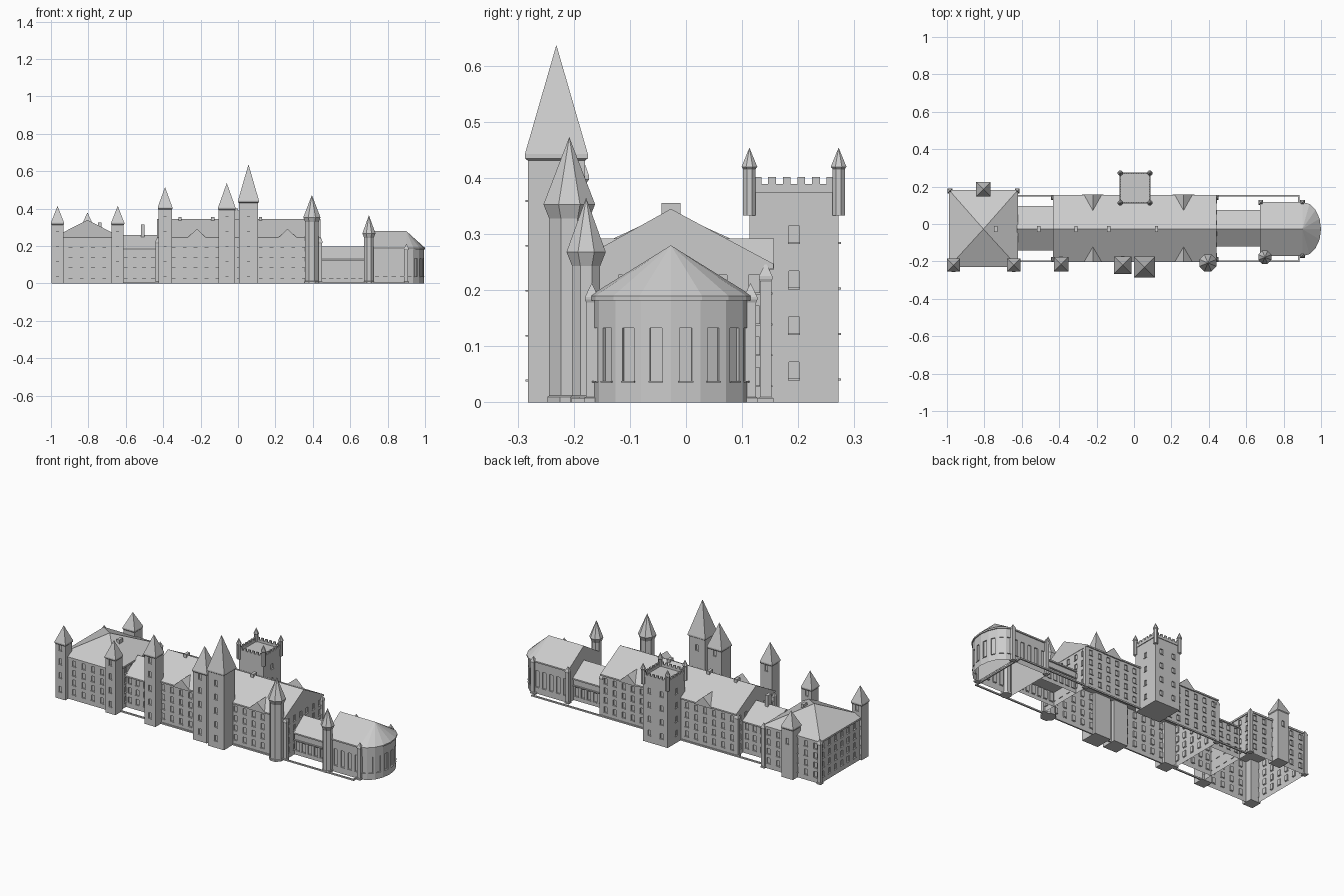
import bpy, bmesh, math
from mathutils import Matrix, Vector

if "Cube" in bpy.data.objects:
    bpy.data.objects.remove(bpy.data.objects["Cube"], do_unlink=True)

stone = bpy.data.materials.new("grey_stone")
stone.use_nodes = True
GREY = (0.6, 0.6, 0.6, 1)
stone.diffuse_color = GREY
stone.node_tree.nodes["Principled BSDF"].inputs["Base Color"].default_value = GREY
MID = -0.027          # shared ridge line of the roofs
FLOORS = (0.03, 0.085, 0.14, 0.195)
sills = bmesh.new()


def finish(name, bm):
    bmesh.ops.recalc_face_normals(bm, faces=bm.faces)
    mesh = bpy.data.meshes.new(name)
    bm.to_mesh(mesh)
    bm.free()
    mesh.materials.append(stone)
    obj = bpy.data.objects.new(name, mesh)
    bpy.context.collection.objects.link(obj)
    return obj


def loft(name, rings):
    """Closed solid through rings of points; a last ring of one point is an apex."""
    bm = bmesh.new()
    rows = [[bm.verts.new(p) for p in r] for r in rings]
    n = len(rows[0])
    for low, high in zip(rows, rows[1:]):
        for i in range(n):
            j = (i + 1) % n
            if len(high) == 1:
                bm.faces.new((low[i], low[j], high[0]))
            else:
                bm.faces.new((low[i], low[j], high[j], high[i]))
    bm.faces.new(rows[0])
    if len(rows[-1]) > 1:
        bm.faces.new(rows[-1])
    return finish(name, bm)


def rect(x0, x1, y0, y1, z):
    return [(x0, y0, z), (x1, y0, z), (x1, y1, z), (x0, y1, z)]


def box(name, x0, x1, y0, y1, z0, z1):
    return loft(name, [rect(x0, x1, y0, y1, z0), rect(x0, x1, y0, y1, z1)])


def tower(name, x, y, n, profile):
    """Regular n-sided tower, flat side to the front; profile of (half width, z)."""
    rings = []
    for r, z in profile:
        if r == 0:
            rings.append([(x, y, z)])
            continue
        R = r / math.cos(math.pi / n)
        angles = [math.tau * (i + 0.5) / n for i in range(n)]
        rings.append([(x + R * math.cos(a), y + R * math.sin(a), z) for a in angles])
    return loft(name, rings)


def spire_tower(name, x, y, n, half, eave, top, lip=0.003):
    w = half + lip
    return tower(name, x, y, n, [(half, 0), (half, eave - 0.012), (w, eave - 0.008),
                                 (w, eave), (0, top)])


def gable_roof(name, x0, x1, y0, y1, eave, ridge):
    prof = [(y0, eave - 0.008), (y1, eave - 0.008), (y1, eave), (MID, ridge), (y0, eave)]
    return loft(name, [[(x, y, z) for y, z in prof] for x in (x0, x1)])


def block(bm, centre, angle, size):
    m = Matrix.Translation(centre) @ Matrix.Rotation(angle, 4, "Z") @ Matrix.Diagonal((*size, 1))
    bmesh.ops.create_cube(bm, size=1, matrix=m)


def windows(body, walls):
    """Recess rows of windows; wall = (start, end, columns, sill heights, width, height)."""
    cut = bmesh.new()
    for a, b, n, levels, w, h in walls:
        a, b = Vector((*a, 0)), Vector((*b, 0))
        d = b - a
        out = Vector((d.y, -d.x, 0)).normalized()
        ang = math.atan2(d.y, d.x)
        for i in range(n):
            p = a + d * (i + 0.5) / n
            for z in levels:
                block(cut, p + Vector((0, 0, z + h / 2)), ang, (w, 0.012, h))
                block(sills, p + out * 0.001 + Vector((0, 0, z - 0.001)), ang,
                      (w + 0.004, 0.006, 0.003))
    cutter = finish("window_cutter", cut)
    cutter.hide_render = True
    mod = body.modifiers.new("windows", "BOOLEAN")
    mod.operation, mod.solver, mod.object = "DIFFERENCE", "EXACT", cutter
    bpy.context.view_layer.objects.active = body
    bpy.ops.object.modifier_apply(modifier=mod.name)
    bpy.data.objects.remove(cutter, do_unlink=True)


def hollow(body):
    """Open the underside of a range."""
    bm = bmesh.new()
    bm.from_mesh(body.data)
    under = [f for f in bm.faces if f.calc_center_median().z < 0.001]
    bmesh.ops.delete(bm, geom=under, context="FACES")
    bm.to_mesh(body.data)
    bm.free()


def hall(name, x0, x1, y0, y1, top, cols, levels, w=0.02, h=0.032, ends=0):
    body = box(name, x0, x1, y0, y1, 0, top)
    walls = [((x0, y0), (x1, y0), cols, levels, w, h), ((x1, y1), (x0, y1), cols, levels, w, h)]
    if ends:
        walls += [((x1, y0), (x1, y1), ends, levels, w, h),
                  ((x0, y1), (x0, y0), ends, levels, w, h)]
    windows(body, walls)
    hollow(body)


# Square end pavilion with hipped roof
hall("pavilion_walls", -0.985, -0.625, -0.225, 0.178, 0.24, 6, FLOORS, ends=7)
loft("pavilion_hip_roof", [rect(-0.99, -0.62, -0.23, 0.183, 0.235),
                           rect(-0.99, -0.62, -0.23, 0.183, 0.245), [(-0.805, MID, 0.34)]])

# Link between pavilion and main range
hall("west_link_walls", -0.625, -0.43, -0.135, 0.09, 0.18, 4, FLOORS[:3])
gable_roof("west_link_roof", -0.625, -0.43, -0.142, 0.097, 0.185, 0.26)

# Main range with dormers
hall("main_walls", -0.43, 0.44, -0.197, 0.15, 0.24, 15, FLOORS, ends=6)
gable_roof("main_roof", -0.432, 0.442, -0.203, 0.156, 0.247, 0.345)
for x in (-0.22, 0.265):
    for side, wall in (("front", -0.204), ("back", 0.157)):
        loft("dormer_" + side, [[(x - 0.058, y, 0.237), (x + 0.058, y, 0.237), (x, y, 0.292)]
                                for y in (wall, MID)])

# Low gallery with a lower ledge
hall("gallery_walls", 0.44, 0.675, -0.11, 0.066, 0.125, 6, (0.025,), 0.022, 0.05)
gable_roof("gallery_roof", 0.44, 0.675, -0.12, 0.075, 0.13, 0.197)
box("gallery_ledge", 0.44, 0.675, -0.118, 0.073, 0.082, 0.088)

# Chapel with rounded apse
hall("chapel_walls", 0.675, 0.9, -0.166, 0.112, 0.185, 5, (0.038,), 0.022, 0.095)
gable_roof("chapel_roof", 0.675, 0.9, -0.172, 0.118, 0.19, 0.28)


def apse_ring(rx, ry, z, segs=8):
    angles = [math.pi * (i / segs - 0.5) for i in range(segs + 1)]
    return [(0.9 + rx * math.cos(a), MID + ry * math.sin(a), z) for a in angles]


base = apse_ring(0.094, 0.139, 0)
apse = loft("apse_walls", [base, apse_ring(0.094, 0.139, 0.185)])
windows(apse, [(p[:2], q[:2], 1, (0.038,), 0.022, 0.095) for p, q in zip(base, base[1:])])
hollow(apse)
loft("apse_roof", [apse_ring(0.1, 0.145, 0.182), apse_ring(0.1, 0.145, 0.19),
                   [(0.9, MID, 0.28)]])

# Square spired towers: name, x, y, half width, eave, top
for name, x, y, half, eave, top in (
        ("pavilion_tower_west", -0.965, -0.22, 0.032, 0.325, 0.415),
        ("pavilion_tower_east", -0.643, -0.22, 0.032, 0.325, 0.415),
        ("pavilion_tower_back", -0.805, 0.185, 0.036, 0.295, 0.38),
        ("main_tower_west", -0.39, -0.215, 0.036, 0.408, 0.515),
        ("twin_tower_small", -0.06, -0.22, 0.044, 0.405, 0.537),
        ("twin_tower_great", 0.056, -0.231, 0.051, 0.443, 0.637)):
    t = spire_tower(name, x, y, 4, half, eave, top, 0.005 if half > 0.05 else 0.003)
    levels = [0.04 + 0.08 * i for i in range(int((eave - 0.08) / 0.08) + 1)]
    windows(t, [((x - half, y - half), (x + half, y - half), 1, levels, 0.016, 0.032),
                ((x + half, y + half), (x - half, y + half), 1, levels[-1:], 0.016, 0.032)])

# Eight-sided stair turrets
for name, x, y, half, eave, top in (("stair_turret", 0.395, -0.208, 0.036, 0.353, 0.473),
                                    ("chapel_turret", 0.7, -0.178, 0.025, 0.268, 0.365)):
    tower(name, x, y, 8, [(half + 0.003, 0), (half + 0.003, 0.01), (half, 0.012),
                          (half, eave - 0.025), (half + 0.01, eave), (0, top)])

# Battlemented back tower
X0, X1, Y0, Y1 = -0.073, 0.085, 0.113, 0.272
keep = box("keep_walls", X0, X1, Y0, Y1, 0, 0.375)
slots = [0.042 + 0.081 * i for i in range(4)]
windows(keep, [((X1, Y0), (X1, Y1), 1, slots, 0.018, 0.03),
               ((X1, Y1), (X0, Y1), 2, slots, 0.018, 0.03),
               ((X0, Y1), (X0, Y0), 1, slots, 0.018, 0.03)])
parapet = bmesh.new()
cx, cy, side = (X0 + X1) / 2, (Y0 + Y1) / 2, X1 - X0
for k in range(4):
    turn = Matrix.Translation((cx, cy, 0)) @ Matrix.Rotation(k * math.pi / 2, 4, "Z")
    block(parapet, turn @ Vector((0, -side / 2, 0.3815)), k * math.pi / 2, (side + 0.008, 0.008, 0.015))
    for i in range(6):
        along = (i - 2.5) * 0.026
        block(parapet, turn @ Vector((along, -side / 2, 0.395)), k * math.pi / 2,
              (0.014, 0.008, 0.014))
finish("keep_parapet", parapet)
for x in (X0, X1):
    for y in (Y0, Y1):
        tower("keep_corner_turret", x, y, 8, [(0.011, 0.333), (0.011, 0.416), (0.014, 0.42),
                                              (0, 0.454)])

# Corner buttresses with pinnacles
for x, y, eave in ((-0.43, 0.142, 0.225), (0.44, 0.142, 0.225), (0.44, -0.19, 0.225),
                   (-0.43, -0.19, 0.225), (0.9, 0.115, 0.188), (0.9, -0.168, 0.188),
                   (0.678, 0.115, 0.188), (-0.624, 0.177, 0.235), (-0.984, 0.177, 0.235)):
    tower("corner_buttress", x, y, 4, [(0.013, 0), (0.013, 0.008), (0.01, 0.01),
                                       (0.01, eave - 0.01), (0.012, eave - 0.005),
                                       (0.012, eave), (0, eave + 0.025)])

# Ridge chimneys
for x, z, top in ((-0.74, 0.28, 0.325), (-0.51, 0.23, 0.315), (-0.31, 0.32, 0.355),
                  (-0.135, 0.32, 0.355), (0.12, 0.32, 0.355)):
    box("chimney", x - 0.009, x + 0.009, MID - 0.017, MID + 0.017, z, top)

# Thin kerb around the base
for y in (-0.2, 0.152):
    box("long_kerb", -0.62, 0.885, y - 0.004, y + 0.004, 0, 0.008)
box("end_kerb", 0.877, 0.885, -0.2, 0.152, 0, 0.008)

finish("window_sills", sills)
